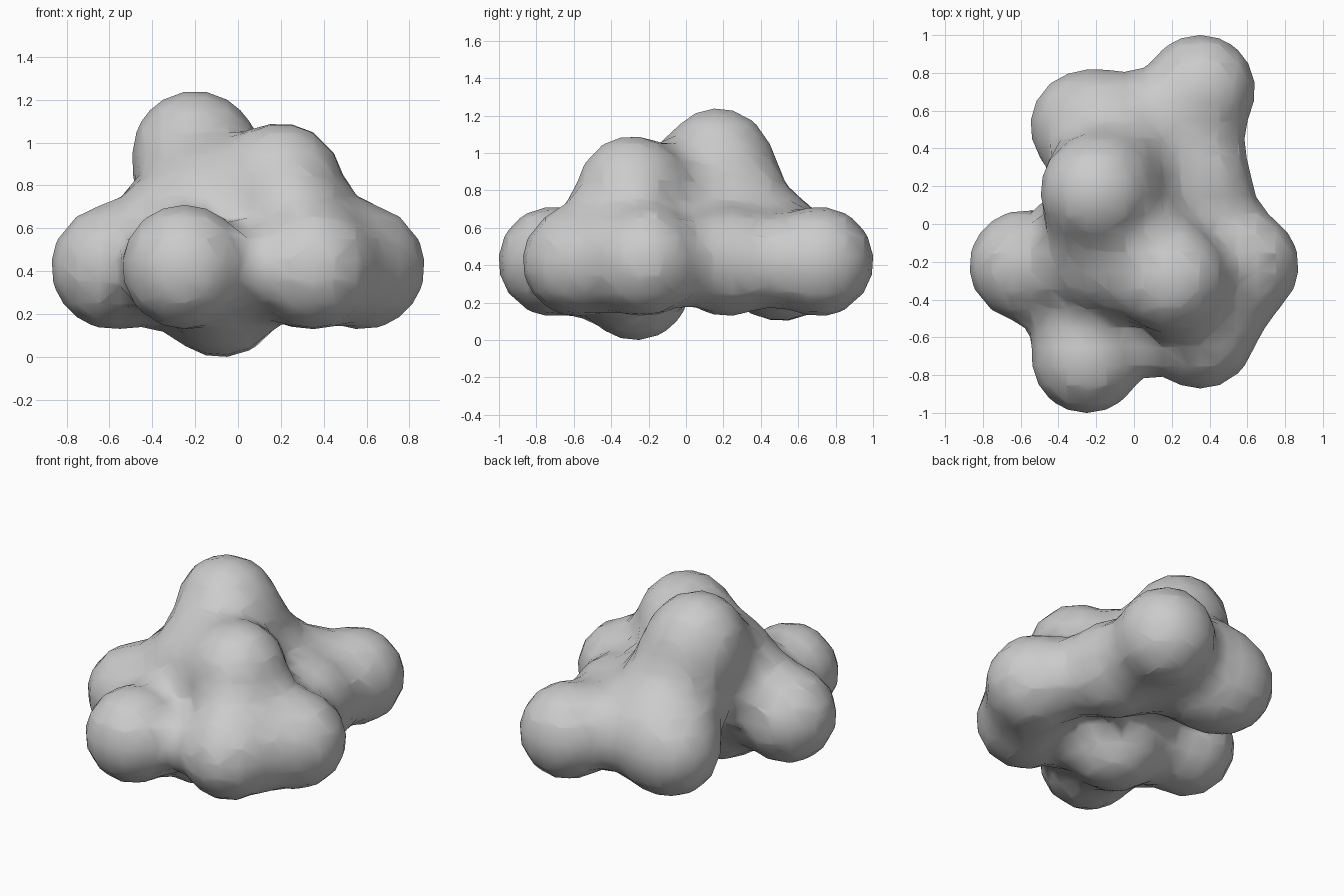
import bpy

if "Cube" in bpy.data.objects:
    bpy.data.objects.remove(bpy.data.objects["Cube"])

# Blob centres, all of equal size
RADIUS = 0.508
CENTRES = [
    (-0.25, -0.71, 0.42), (0.35, -0.58, 0.42),   # front lobes
    (0.58, -0.22, 0.42), (-0.58, -0.22, 0.42),   # side lobes
    (0.33, 0.22, 0.42), (0.35, 0.71, 0.42),      # right rear ridge
    (-0.26, 0.52, 0.40),                         # left rear lobe
    (-0.20, 0.17, 0.95), (0.20, -0.29, 0.80),    # upper lobes
    (-0.20, -0.16, 0.65), (-0.03, -0.10, 0.67),  # core
    (-0.12, 0.22, 0.68), (-0.04, 0.45, 0.48),    # rear fillers
    (-0.08, -0.27, 0.29),                        # bottom lobe
]

# Fused metaball body
meta = bpy.data.metaballs.new("cluster_field")
meta.resolution = meta.render_resolution = 0.1
meta.threshold = 0.6
for c in CENTRES:
    ball = meta.elements.new(type='BALL')
    ball.co = c
    ball.radius = RADIUS
    ball.stiffness = 2.0
field = bpy.data.objects.new("cluster_field", meta)
bpy.context.collection.objects.link(field)
bpy.context.view_layer.update()

# Convert to a smooth mesh
deps = bpy.context.evaluated_depsgraph_get()
mesh = bpy.data.meshes.new_from_object(field.evaluated_get(deps))
bpy.data.objects.remove(field)
body = bpy.data.objects.new("blob_cluster", mesh)
bpy.context.collection.objects.link(body)
for p in mesh.polygons:
    p.use_smooth = True

# Stand the body on the floor
low = min(v.co.z for v in mesh.vertices)
for v in mesh.vertices:
    v.co.z -= low
